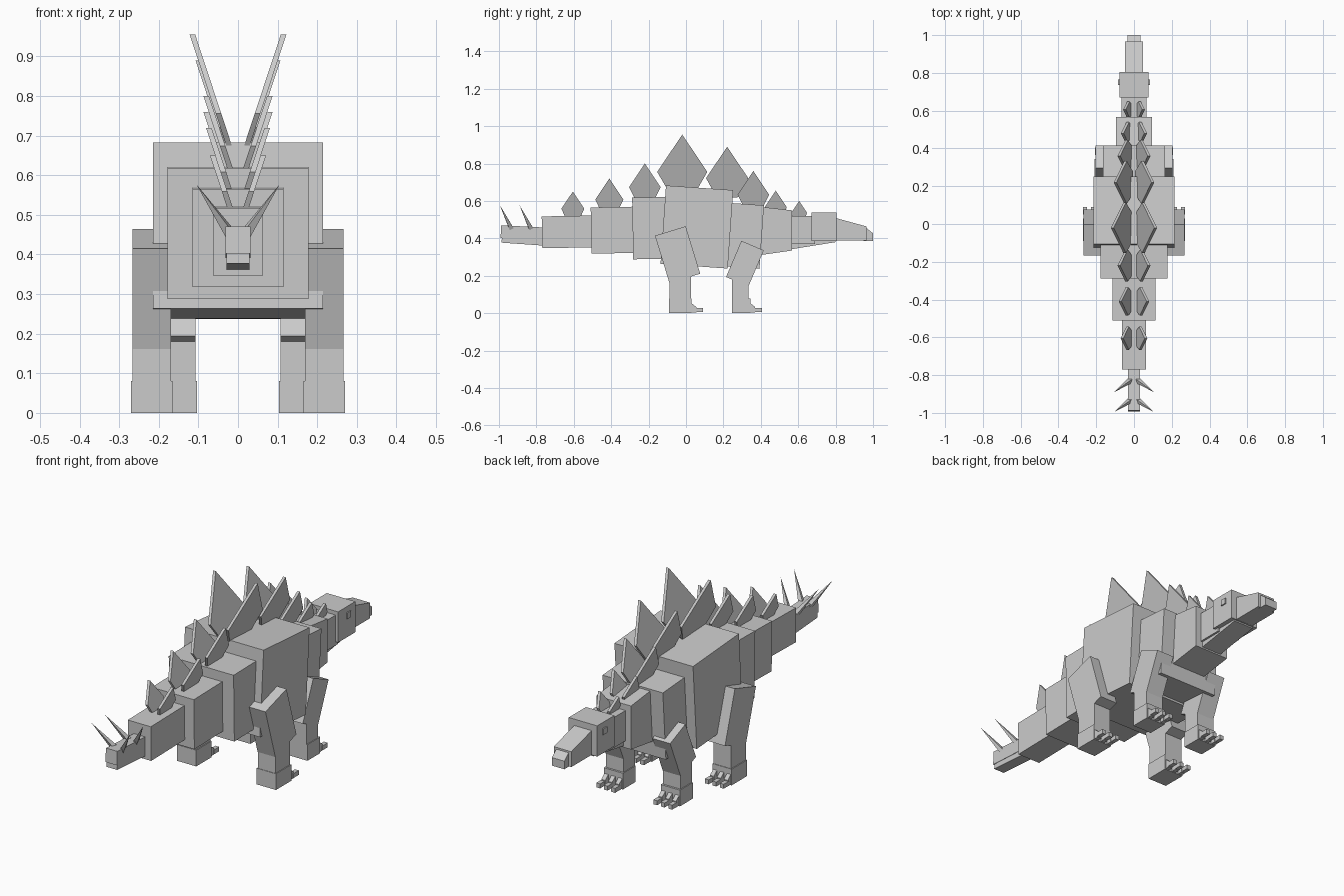
import bpy, bmesh
from math import radians
from mathutils import Matrix, Vector

default_cube = bpy.data.objects.get("Cube")
if default_cube:
    bpy.data.objects.remove(default_cube, do_unlink=True)

grey = bpy.data.materials.new("stone grey")
grey.use_nodes = True
grey.diffuse_color = (.6, .6, .6, 1)
grey.node_tree.nodes["Principled BSDF"].inputs["Base Color"].default_value = grey.diffuse_color


def finish(name, bm):
    bmesh.ops.recalc_face_normals(bm, faces=bm.faces)
    mesh = bpy.data.meshes.new(name)
    bm.to_mesh(mesh)
    bm.free()
    mesh.materials.append(grey)
    part = bpy.data.objects.new(name, mesh)
    bpy.context.collection.objects.link(part)


def box(name, y, z, length, height, width, x=0, tilt=0, drop=0, rise=0):
    """Block turned by tilt in side view; drop lowers the front top edge,
    rise lifts the front bottom edge."""
    bm = bmesh.new()
    bmesh.ops.create_cube(bm, size=1)
    bmesh.ops.scale(bm, vec=(width, length, height), verts=bm.verts)
    for vert in bm.verts:
        if vert.co.y > 0:
            vert.co.z += rise if vert.co.z < 0 else -drop
    bmesh.ops.rotate(bm, matrix=Matrix.Rotation(radians(tilt), 3, "X"), verts=bm.verts)
    bmesh.ops.translate(bm, vec=(x, y, z), verts=bm.verts)
    finish(name, bm)


def back_plate(name, side, y, base, height):
    """Kite-shaped plate with a cut-off root, leaning outwards."""
    bm = bmesh.new()
    half = height * .47
    root = -.03
    shoulder = height * .3
    outline = [(0, height), (half, shoulder), (half / 2, root),
               (-half / 2, root), (-half, shoulder)]
    inner = [bm.verts.new((side * (.004 + .33 * (rise - root)), y + along, base + rise))
             for along, rise in outline]
    face = bm.faces.new(inner)
    extruded = bmesh.ops.extrude_face_region(bm, geom=[face], use_keep_orig=True)
    outer = [item for item in extruded["geom"] if isinstance(item, bmesh.types.BMVert)]
    bmesh.ops.translate(bm, vec=(side * .014, 0, 0), verts=outer)
    finish(name, bm)


def spike(name, base, tip):
    """Thin four-sided pyramid running from base to tip."""
    bm = bmesh.new()
    axis = Vector(tip) - Vector(base)
    turn = axis.to_track_quat("Z", "Y").to_matrix().to_4x4()
    place = Matrix.Translation(Vector(base) + axis / 2) @ turn
    bmesh.ops.create_cone(bm, cap_ends=True, segments=4, radius1=.017, radius2=0,
                          depth=axis.length, matrix=place)
    finish(name, bm)


def leg(name, side, x, upper, lower, foot, toe_start):
    """Three stacked blocks and three toes, each toe a sloped knuckle and a tip."""
    box(name + "_upper", x=side * x, width=.097, **upper)
    box(name + "_lower", x=side * x, width=.097, height=.14, z=.15, **lower)
    box(name + "_foot", x=side * x, width=.105, height=.08, z=.04, **foot)
    for toe in (-1, 0, 1):
        box(name + "_knuckle", x=side * x + toe * .038, y=toe_start, z=.038,
            length=.05, height=.07, width=.021, drop=.04)
        box(name + "_toe_tip", x=side * x + toe * .041, y=toe_start + .04, z=.017,
            length=.04, height=.022, width=.021)


# Trunk and tail
box("torso", y=.058, z=.461, length=.36, height=.42, width=.43, tilt=-4)
box("rump", y=-.18, z=.455, length=.21, height=.33, width=.355, tilt=1)
box("tail_base", y=-.39, z=.444, length=.235, height=.247, width=.23, tilt=1)
box("tail_middle", y=-.63, z=.435, length=.28, height=.17, width=.126, tilt=1)
box("tail_tip", y=-.87, z=.43, length=.24, height=.068, width=.062, tilt=-3)
box("tail_underside", y=-.868, z=.383, length=.235, height=.028, width=.058, tilt=-4)

# Chest, neck and head
box("chest", y=.32, z=.413, length=.17, height=.34, width=.33, tilt=-4)
box("neck_base", y=.478, z=.44, length=.175, height=.26, width=.19, drop=.02, rise=.025)
box("neck", y=.62, z=.445, length=.14, height=.15, width=.13)
box("lower_jaw", y=.675, z=.37, length=.25, height=.06, width=.11, rise=.04)
box("head", y=.738, z=.463, length=.135, height=.152, width=.156)
box("snout", y=.877, z=.45, length=.176, height=.124, width=.096, drop=.048)
box("beak", y=.975, z=.427, length=.05, height=.08, width=.068, drop=.04)

# Paired parts
for label, side in (("left", 1), ("right", -1)):
    leg(label + "_hind_leg", side, x=.218,
        upper=dict(y=-.045, z=.313, length=.172, height=.265, tilt=17),
        lower=dict(y=-.03, length=.115), foot=dict(y=-.03, length=.12), toe_start=.03)
    leg(label + "_front_leg", side, x=.156,
        upper=dict(y=.315, z=.265, length=.13, height=.21, tilt=-23),
        lower=dict(y=.29, length=.09), foot=dict(y=.295, length=.1), toe_start=.345)

    # Plates from tail to neck: position, height of the back there, plate height
    for y, base, height in ((-.605, .52, .13), (-.41, .56, .16), (-.22, .62, .18),
                            (-.02, .67, .285), (.22, .65, .24), (.36, .58, .18),
                            (.48, .53, .125), (.605, .51, .09)):
        back_plate(label + "_back_plate", side, y, base, height)

    for y in (-.93, -.825):
        spike(label + "_tail_spike", (side * .015, y, .445), (side * .105, y - .065, .577))

    box(label + "_eye", x=side * .08, y=.75, z=.495, length=.03, height=.03, width=.008)
